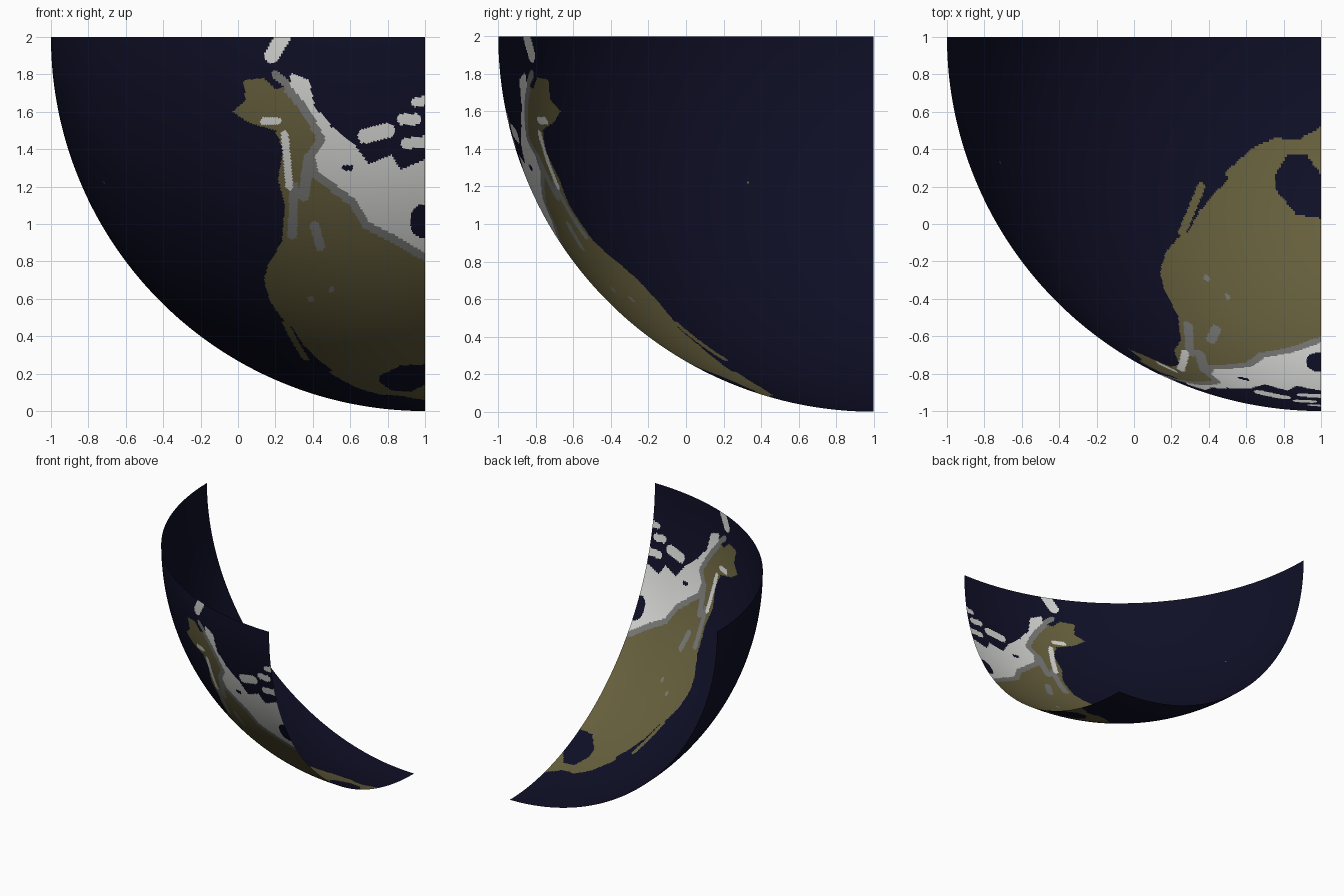
import bpy, bmesh, math

if "Cube" in bpy.data.objects:
    bpy.data.objects.remove(bpy.data.objects["Cube"])

R, N = 2.0, 260          # sphere radius, cells per quarter turn

def material(name, r, g, b):
    m = bpy.data.materials.new(name)
    m.diffuse_color = (r, g, b, 1)
    m.use_nodes = True
    m.node_tree.nodes["Principled BSDF"].inputs["Base Color"].default_value = m.diffuse_color
    return m

OCEAN, TAN, GRAY, WHITE = range(4)
mats = [material("ocean_navy", 0.0048, 0.0048, 0.020),
        material("land_olive", 0.135, 0.117, 0.047),
        material("rock_gray", 0.19, 0.19, 0.185),
        material("snow_white", 0.67, 0.67, 0.655)]

# Coast outlines: north and snow in front axes (x, z), south and gulf in top axes (x, y)
north = [(.03, 1.77), (.14, 1.78), (.2, 1.72), (.3, 1.75), (.6, 1.38), (1.01, 1), (1.01, .5),
         (.2, .68), (.14, .72), (.23, .85), (.25, 1.1), (.215, 1.24), (.24, 1.4), (.2, 1.5),
         (.06, 1.54), (-.03, 1.6), (.04, 1.66)]
south = [(1.01, -.55), (.24, -.5), (.16, -.35), (.14, -.25), (.17, -.15), (.23, -.08), (.29, -.04),
         (.35, .07), (.5, .24), (.49, .28), (.64, .41), (.75, .46), (.88, .45), (1.01, .525)]
gulf = [(.82, .37), (.92, .375), (1.01, .25), (1.01, .03), (.87, .05), (.76, .18), (.75, .26)]
snow = [(.28, 1.81), (.38, 1.77), (.41, 1.63), (.5, 1.52), (.62, 1.43), (.7, 1.32), (.82, 1.37),
        (.87, 1.29), (1.01, 1.35), (1.01, .84), (.84, .94), (.7, 1.01), (.63, 1.13), (.43, 1.28),
        (.41, 1.36), (.47, 1.45), (.38, 1.62), (.28, 1.74)]

# Round-ended strokes in front axes: start, end, half width
islands = [(.68, 1.47, .8, 1.5, .04), (.88, 1.56, .95, 1.56, .03), (.9, 1.43, 1, 1.44, .03),
           (.95, 1.65, 1, 1.66, .025), (.18, 1.9, .24, 2, .04)]
coast_snow = [(.14, 1.55, .21, 1.55, .02), (.25, 1.48, .275, 1.2, .02)]
rocks = [(.41, .99, .44, .88, .025), (.3, 1.2, .29, .94, .025), (.38, 1.35, .35, 1.15, .03),
         (.39, .6, .39, .6, .015), (.5, .65, .5, .65, .016), (.2, 1.8, .26, 1.75, .022)]
lakes = [(1, 1, 1, 1.03, .078), (.57, 1.3, .6, 1.3, .015)]
peninsula = (.26, -.04, .36, .2, .022)       # top axes
far_island = (.33, 1.22, .33, 1.22, .008)    # right axes

def inside(u, v, poly):
    hit = False
    for (ax, ay), (bx, by) in zip(poly, poly[1:] + poly[:1]):
        if (ay > v) != (by > v) and u < (bx - ax) * (v - ay) / (by - ay) + ax:
            hit = not hit
    return hit

def on_stroke(u, v, stroke):
    ax, ay, bx, by, r = stroke
    dx, dy = bx - ax, by - ay
    t = ((u - ax) * dx + (v - ay) * dy) / max(dx * dx + dy * dy, 1e-9)
    t = min(1, max(0, t))
    return math.hypot(u - ax - t * dx, v - ay - t * dy) < r

def on_any(u, v, strokes):
    return any(on_stroke(u, v, s) for s in strokes)

def near_snow(x, z, d=.045):
    return any(inside(x + d * math.cos(k * math.pi / 4), z + d * math.sin(k * math.pi / 4), snow)
               for k in range(8))

def colour_at(p):
    x, y, z = p
    if on_any(x, z, lakes) or inside(x, y, gulf):
        return OCEAN
    if inside(x, z, snow) or on_any(x, z, islands) or on_any(x, z, coast_snow):
        return WHITE
    if on_any(x, z, rocks):
        return GRAY
    if inside(x, z, north) or inside(x, y, south):
        return GRAY if near_snow(x, z) else TAN
    if on_stroke(x, y, peninsula) or on_stroke(y, z, far_island):
        return TAN
    return OCEAN

# Globe octant: a grid wrapped as latitude and longitude, pole at the front right
bm = bmesh.new()
bmesh.ops.create_grid(bm, x_segments=N, y_segments=N, size=1)
for v in bm.verts:
    lon, lat = ((c + 1) * math.pi / 4 for c in v.co.xy)
    v.co = (1 - R * math.cos(lat) * math.sin(lon),
            1 - R * math.sin(lat),
            2 - R * math.cos(lat) * math.cos(lon))
bmesh.ops.remove_doubles(bm, verts=bm.verts, dist=1e-5)
bm.normal_update()

# Face the shell outwards
sample = next(f for f in bm.faces if f.calc_center_median().x < 0)
if sample.normal.x > 0:
    bmesh.ops.reverse_faces(bm, faces=bm.faces)

# Paint each face by the region it lies in
for f in bm.faces:
    f.material_index = colour_at(f.calc_center_median())
    f.smooth = True

mesh = bpy.data.meshes.new("globe_octant")
bm.to_mesh(mesh)
bm.free()
for m in mats:
    mesh.materials.append(m)
bpy.context.collection.objects.link(bpy.data.objects.new("globe_octant", mesh))
